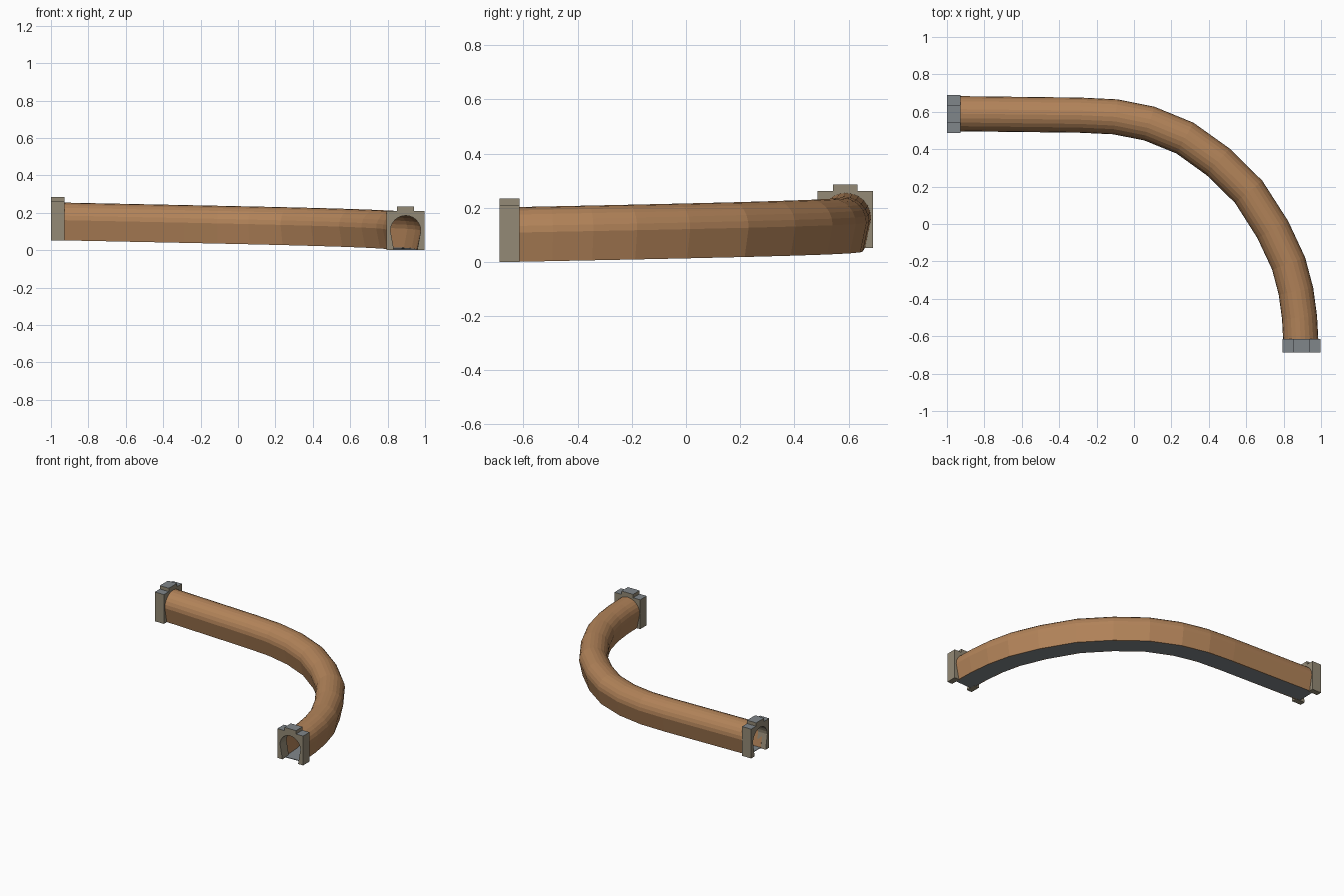
import bpy, bmesh, math
from mathutils import Vector

if "Cube" in bpy.data.objects:
    bpy.data.objects.remove(bpy.data.objects["Cube"])


def material(name, r, g, b):
    lin = lambda c: ((c / 255 + 0.055) / 1.055) ** 2.4
    m = bpy.data.materials.new(name)
    m.diffuse_color = (lin(r), lin(g), lin(b), 1)
    m.use_nodes = True
    m.node_tree.nodes["Principled BSDF"].inputs["Base Color"].default_value = m.diffuse_color
    return m


BROWN = material("brown lining", 178, 131, 89)
STONE = material("beige stone", 148, 138, 118)
GREY = material("grey concrete", 128, 134, 138)


def arch(radius, foot, spring, steps=12):
    """Horseshoe outline from the right foot over the crown to the left foot."""
    pts = [(foot, 0.0)]
    for i in range(steps + 1):
        a = math.pi * i / steps
        pts.append((radius * math.cos(a), spring + radius * math.sin(a)))
    return pts + [(-foot, 0.0)]


def sweep(name, profile, path, mats, top_grey=False):
    """Sweep a closed upright profile along a path, with end caps."""
    bm = bmesh.new()
    rings = []
    for i, p in enumerate(path):
        dirs = []
        if i > 0:
            dirs.append((p - path[i - 1]).xy.normalized())
        if i < len(path) - 1:
            dirs.append((path[i + 1] - p).xy.normalized())
        t = sum(dirs, Vector((0, 0))).normalized()
        side = Vector((t.y, -t.x, 0))
        rings.append([bm.verts.new(p + side * u + Vector((0, 0, v))) for u, v in profile])
    n = len(profile)
    for a, b in zip(rings, rings[1:]):
        for j in range(n):
            k = (j + 1) % n
            bm.faces.new((a[j], a[k], b[k], b[j]))
    bm.faces.new(rings[0])
    bm.faces.new(rings[-1])
    bmesh.ops.recalc_face_normals(bm, faces=bm.faces[:])
    bm.normal_update()
    if top_grey:
        for f in bm.faces:
            f.material_index = 1 if f.normal.z > 0.7 else 0
    me = bpy.data.meshes.new(name)
    bm.to_mesh(me)
    bm.free()
    for m in mats:
        me.materials.append(m)
    ob = bpy.data.objects.new(name, me)
    bpy.context.collection.objects.link(ob)
    return ob


# Centre line: straight run, then a quarter bend, falling evenly to the front
plan = [(-0.96, 0.59), (-0.29, 0.582), (-0.10, 0.573), (0.082, 0.537),
        (0.273, 0.459), (0.45, 0.332), (0.613, 0.172), (0.742, -0.03),
        (0.827, -0.212), (0.866, -0.36), (0.885, -0.50), (0.893, -0.65)]
lengths = [0.0]
for (x0, y0), (x1, y1) in zip(plan, plan[1:]):
    lengths.append(lengths[-1] + math.hypot(x1 - x0, y1 - y0))
path = [Vector((x, y, 0.053 * (1 - s / lengths[-1])))
        for (x, y), s in zip(plan, lengths)]

# Tunnel wall with an outer and inner skin
wall = arch(0.094, 0.071, 0.108) + arch(0.084, 0.063, 0.105)[::-1]
sweep("tunnel_wall", wall, path, [BROWN])

# Floor slab
sweep("tunnel_floor", [(-0.07, 0), (0.07, 0), (0.07, 0.004), (-0.07, 0.004)], path, [GREY])

# Portals with a raised keystone block
h, k, top, cap = 0.102, 0.046, 0.21, 0.234
portal = [(-h, 0), (-h, top), (-k, top), (-k, cap), (k, cap), (k, top), (h, top), (h, 0)]
portal += arch(0.081, 0.062, 0.104)
sweep("portal_left", portal, [Vector((-1, 0.588, 0.051)), Vector((-0.928, 0.588, 0.051))],
      [STONE, GREY], True)
sweep("portal_front", portal, [Vector((0.896, -0.615, 0)), Vector((0.896, -0.688, 0))],
      [STONE, GREY], True)
